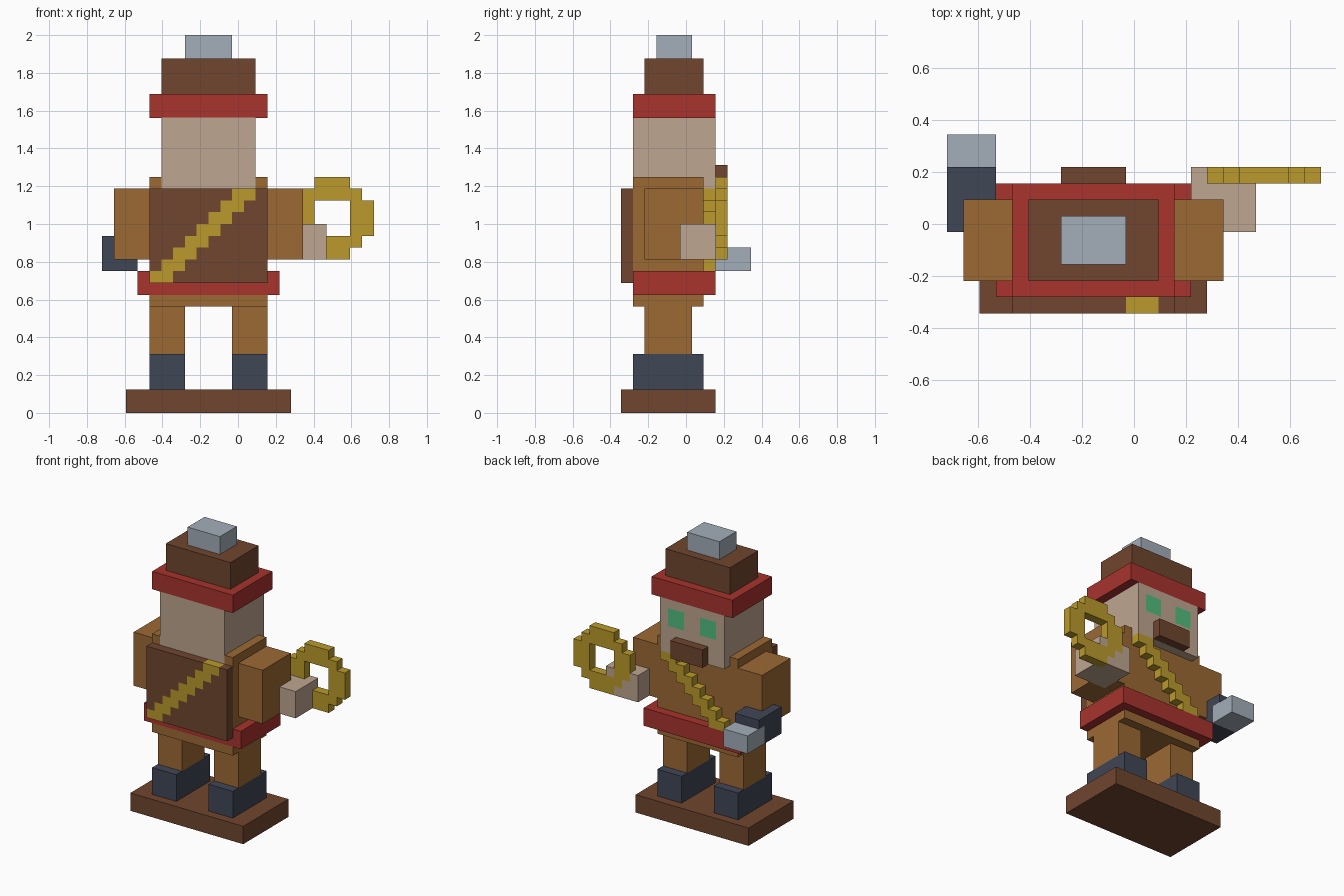
import bpy, bmesh
from itertools import product
from mathutils import Vector

cube = bpy.data.objects.get("Cube")
if cube:
    bpy.data.objects.remove(cube, do_unlink=True)

UNIT = 1 / 16                               # size of one block
ORIGIN = Vector((-11.5, -5.5, 0)) * UNIT    # corner of the block grid


def material(name, rgb):
    linear = [((c / 255 + 0.055) / 1.055) ** 2.4 for c in rgb] + [1]
    mat = bpy.data.materials.new(name)
    mat.use_nodes = True
    mat.diffuse_color = linear
    bsdf = next(n for n in mat.node_tree.nodes if n.type == 'BSDF_PRINCIPLED')
    bsdf.inputs["Base Color"].default_value = linear
    return mat


brown = material("dark_brown", (112, 70, 46))
ochre = material("ochre_cloth", (156, 105, 52))
red = material("red_cloth", (168, 51, 45))
skin = material("skin", (191, 166, 144))
gold = material("gold", (187, 154, 44))
navy = material("navy_leather", (64, 70, 86))
silver = material("silver", (163, 174, 185))
green = material("eye_green", (82, 190, 128))

parts = {}


def box(x, y, z):
    """Set of grid blocks spanning three half-open ranges."""
    return set(product(range(*x), range(*y), range(*z)))


def part(name, mat, cells):
    """Register a part; it takes over blocks claimed by earlier parts."""
    for other, _ in parts.values():
        other -= cells
    parts[name] = (set(cells), mat)


def sash(y, z):
    """Diagonal band, two blocks wide, climbing one block per row."""
    return {(x, y, h) for h in range(*z) for x in (h - 7, h - 6)}


# Stand, boots, legs
part("base", brown, box((2, 16), (0, 8), (0, 2)))
for side, x in (("right", (4, 7)), ("left", (11, 14))):
    part(side + "_boot", navy, box(x, (1, 7), (2, 5)))
    part(side + "_leg", ochre, box(x, (2, 6), (5, 9)))

# Body
part("hips", ochre, box((4, 14), (1, 7), (9, 10)))
part("belt", red, box((3, 15), (1, 8), (10, 12)))
part("torso", ochre, box((4, 14), (1, 7), (12, 20)))
part("back_pack", brown, box((4, 14), (0, 1), (11, 19)))
part("pack_sash", gold, sash(0, (11, 19)))
part("chest_sash", gold, sash(7, (12, 19)))

# Arms and hands
part("right_arm", ochre, box((1, 4), (2, 7), (13, 19)))
part("left_arm", ochre, box((14, 17), (2, 7), (13, 19)))
part("left_hand", skin, box((15, 19), (5, 9), (13, 16)))
part("right_glove", navy, box((0, 3), (5, 9), (12, 15)))
part("held_block", silver, box((0, 3), (8, 11), (12, 14)))

# Round hoop held in the left hand
hoop = {(x, 8, z) for x, z in product(range(16, 23), range(13, 20))
        if 4 <= (x - 19) ** 2 + (z - 16) ** 2 <= 10}
part("hoop", gold, hoop)

# Head, face and hat
part("head", skin, box((5, 13), (1, 8), (19, 25)))
part("moustache", brown, box((7, 11), (8, 9), (19, 21)))
for side, x in (("right", (6, 8)), ("left", (10, 12))):
    part(side + "_eye", green, box(x, (7, 8), (22, 24)))
part("hat_band", red, box((4, 14), (1, 8), (25, 27)))
part("hat_crown", brown, box((5, 13), (2, 7), (27, 30)))
part("hat_top", silver, box((7, 11), (3, 6), (30, 32)))


def build(name, cells, mat):
    """Skin the outside of a block set and merge its flat areas."""
    bm = bmesh.new()
    corners = ((-1, -1), (1, -1), (1, 1), (-1, 1))
    for cell in cells:
        centre = Vector(cell) + Vector((0.5, 0.5, 0.5))
        for axis, sign in product(range(3), (-1, 1)):
            step = [0, 0, 0]
            step[axis] = sign
            if tuple(c + s for c, s in zip(cell, step)) in cells:
                continue
            verts = []
            for u, v in corners[::sign]:
                offset = Vector(step)
                offset[(axis + 1) % 3] = u
                offset[(axis + 2) % 3] = v
                verts.append(bm.verts.new(ORIGIN + (centre + offset / 2) * UNIT))
            bm.faces.new(verts)
    bmesh.ops.remove_doubles(bm, verts=bm.verts, dist=UNIT / 100)
    bmesh.ops.dissolve_limit(bm, angle_limit=0.01, verts=bm.verts, edges=bm.edges)
    mesh = bpy.data.meshes.new(name)
    bm.to_mesh(mesh)
    bm.free()
    mesh.materials.append(mat)
    bpy.context.collection.objects.link(bpy.data.objects.new(name, mesh))


for name, (cells, mat) in parts.items():
    build(name, cells, mat)
